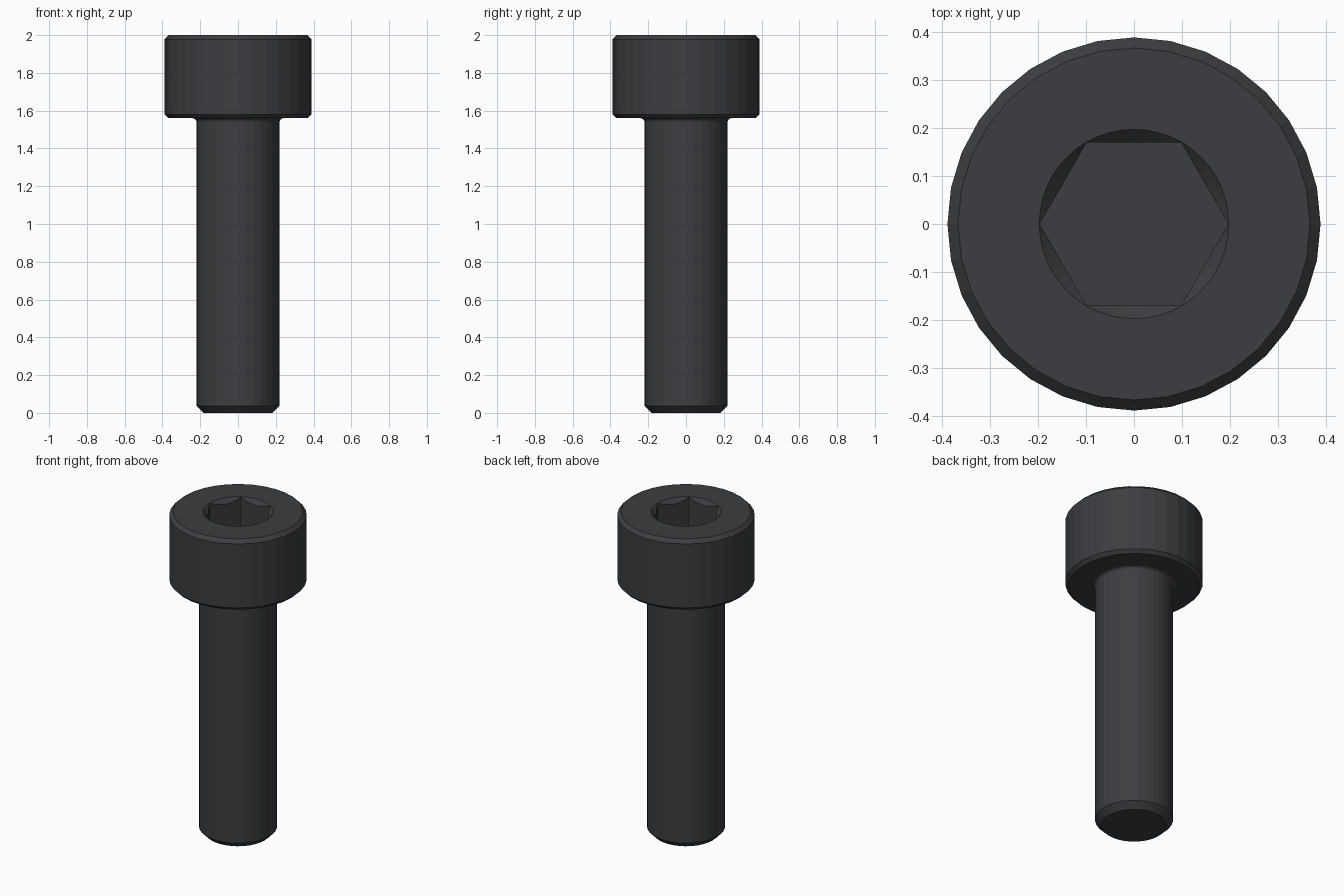
import bpy, bmesh
from math import cos, sin, pi, radians

if "Cube" in bpy.data.objects:
    bpy.data.objects.remove(bpy.data.objects["Cube"])

SIDES = 32
HEAD_R, SHANK_R = 0.388, 0.22
HEAD_BOTTOM, TOP = 1.56, 2.0
RIM_R, FLAT_R, SOCKET_DEPTH = 0.196, 0.17, 0.22


def rings_to_object(name, rings):
    """Skin a stack of closed rings, bottom to top, and cap both ends."""
    bm = bmesh.new()
    loops = [[bm.verts.new(p) for p in ring] for ring in rings]
    n = len(loops[0])
    for a, b in zip(loops, loops[1:]):
        for i in range(n):
            j = (i + 1) % n
            bm.faces.new((a[i], a[j], b[j], b[i]))
    bm.faces.new(loops[0][::-1])
    bm.faces.new(loops[-1])
    bmesh.ops.recalc_face_normals(bm, faces=bm.faces)
    mesh = bpy.data.meshes.new(name)
    bm.to_mesh(mesh)
    bm.free()
    obj = bpy.data.objects.new(name, mesh)
    bpy.context.collection.objects.link(obj)
    return obj


def circle(r, z, n=SIDES):
    return [(r * cos(2 * pi * i / n), r * sin(2 * pi * i / n), z) for i in range(n)]


# Turned body: chamfered tip, shank, small fillet, chamfered head
fillet = 0.02
profile = [(0.183, 0), (SHANK_R, 0.037)]
for k in range(5):
    t = radians(22.5 * k)
    profile.append((SHANK_R + fillet * (1 - cos(t)),
                    HEAD_BOTTOM - fillet * (1 - sin(t))))
profile += [(HEAD_R - 0.02, HEAD_BOTTOM), (HEAD_R, HEAD_BOTTOM + 0.02),
            (HEAD_R, TOP - 0.022), (HEAD_R - 0.022, TOP)]
screw = rings_to_object("cap_screw", [circle(r, z) for r, z in profile])

# Hex socket cutter with a conical lead-in that scallops the flats
N = 48
floor, lip = [], []
for i in range(N):
    a = 2 * pi * i / N
    r = FLAT_R / cos(a % (pi / 3) - pi / 6)
    x, y = r * cos(a), r * sin(a)
    floor.append((x, y, TOP - SOCKET_DEPTH))
    lip.append((x, y, TOP - 0.001 - max(0, RIM_R - r)))
cutter = rings_to_object("socket_cutter", [
    floor, lip, circle(RIM_R + 0.001, TOP, N), circle(RIM_R + 0.001, TOP + 0.1, N)])
cutter.hide_render = True

# Cut the socket, then discard the cutter
cut = screw.modifiers.new("socket", 'BOOLEAN')
cut.operation = 'DIFFERENCE'
cut.solver = 'EXACT'
cut.object = cutter
bpy.context.view_layer.objects.active = screw
screw.select_set(True)
bpy.ops.object.modifier_apply(modifier=cut.name)
bpy.data.objects.remove(cutter)

# Black oxide steel
steel = bpy.data.materials.new("black_steel")
steel.diffuse_color = (0.045, 0.047, 0.052, 1)
steel.use_nodes = True
steel.node_tree.nodes["Principled BSDF"].inputs["Base Color"].default_value = steel.diffuse_color
screw.data.materials.clear()
screw.data.materials.append(steel)
